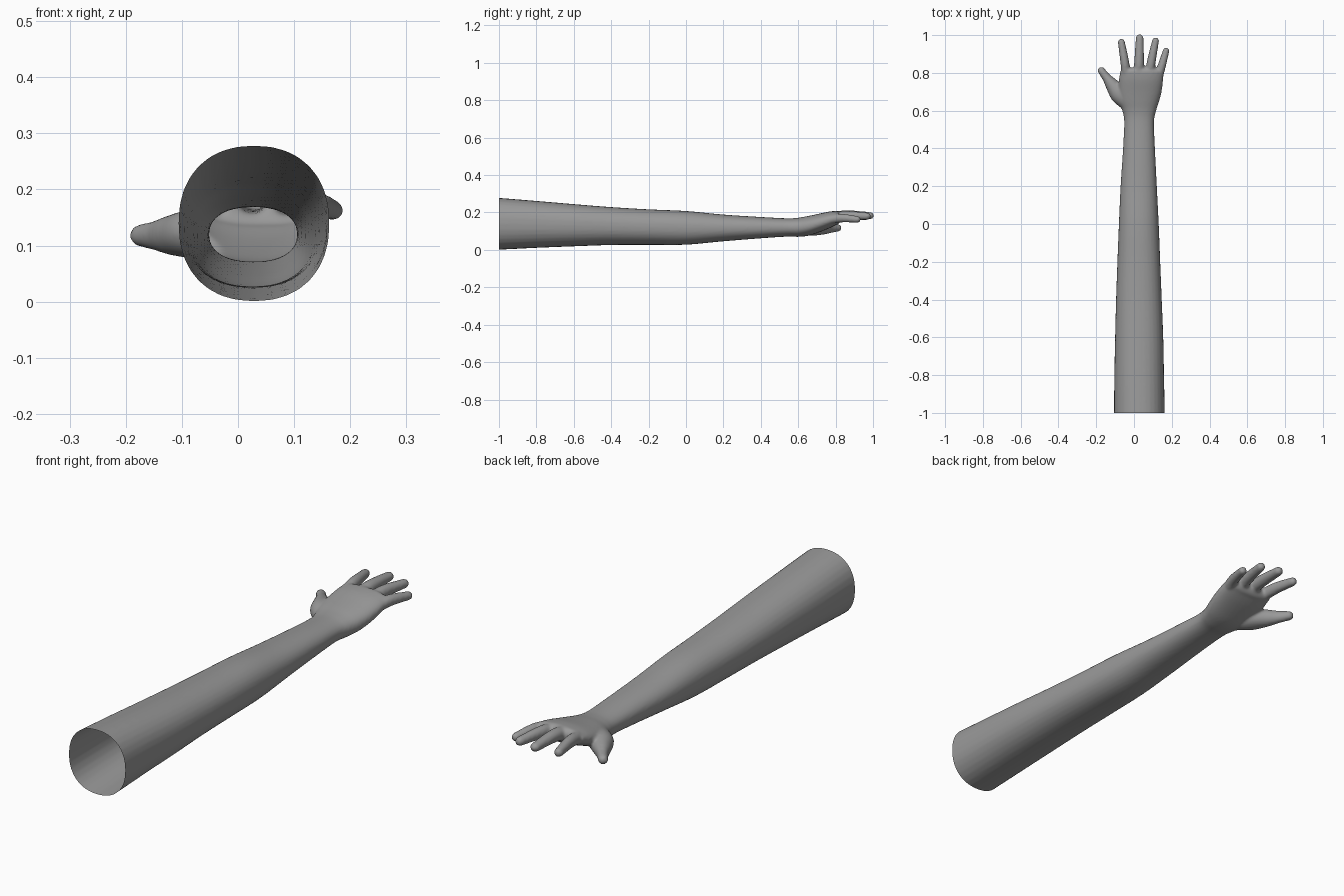
import bpy, bmesh, math
from mathutils import Vector

if "Cube" in bpy.data.objects:
    bpy.data.objects.remove(bpy.data.objects["Cube"])

SIDES = 32


def spline(rows, steps=6):
    """Smoothly resample rows of numbers (Catmull-Rom)."""
    out = []
    for i in range(len(rows) - 1):
        a, b = rows[max(i - 1, 0)], rows[i]
        c, d = rows[i + 1], rows[min(i + 2, len(rows) - 1)]
        for s in range(steps):
            t = s / steps
            out.append([0.5 * (2 * q + (r - p) * t + (2 * p - 5 * q + 4 * r - w) * t * t
                               + (3 * q - p - 3 * r + w) * t ** 3)
                        for p, q, r, w in zip(a, b, c, d)])
    out.append(list(rows[-1]))
    return out


def tube(bm, rows, power=2.0, dome=None):
    """Closed loft through rows of (x, y, z, half width, half height) with a rounded end."""
    axis = Vector((rows[-1][0] - rows[0][0], rows[-1][1] - rows[0][1], 0)).normalized()
    if dome is None:
        dome = rows[-1][3]
    side = Vector((axis.y, -axis.x, 0))
    rows = spline(rows)
    x, y, z, w, h = rows[-1]
    for k in range(1, 6):
        a = k * math.radians(16)
        p = Vector((x, y, z)) + axis * dome * math.sin(a)
        rows.append([*p, w * math.cos(a), h * math.cos(a)])
    rings = []
    for x, y, z, w, h in rows:
        ring = []
        for i in range(SIDES):
            a = 2 * math.pi * i / SIDES
            c, s = math.cos(a), math.sin(a)
            u = math.copysign(abs(c) ** (2 / power), c) * w
            v = math.copysign(abs(s) ** (2 / power), s) * h
            ring.append(bm.verts.new(Vector((x, y, z + v)) + side * u))
        rings.append(ring)
    for r0, r1 in zip(rings, rings[1:]):
        for i in range(SIDES):
            j = (i + 1) % SIDES
            bm.faces.new((r0[i], r0[j], r1[j], r1[i]))
    bm.faces.new(rings[0][::-1])
    bm.faces.new(rings[-1])


bm = bmesh.new()

# Upper arm, forearm, wrist and palm: y, left, right, bottom, top
arm = [(-1.08, -.107, .164, -.003, .283), (-1.0, -.106, .163, .001, .278),
       (-.8, -.104, .159, .011, .262), (-.6, -.1, .155, .019, .245),
       (-.4, -.095, .147, .026, .229), (-.2, -.088, .139, .027, .217),
       (0, -.08, .131, .028, .208), (.2, -.071, .121, .046, .189),
       (.4, -.058, .111, .062, .176), (.54, -.052, .106, .071, .169),
       (.6, -.062, .117, .07, .172), (.65, -.079, .133, .075, .181),
       (.7, -.084, .146, .09, .191), (.76, -.08, .154, .113, .204),
       (.805, -.074, .156, .135, .209)]
tube(bm, [((l + r) / 2, y, (b + t) / 2, (r - l) / 2, (t - b) / 2)
          for y, l, r, b, t in arm], 2.25, dome=.025)

# Fingers: base, middle and tip of each
fingers = {
    "index": [(-.038, .75, .162, .025, .026), (-.048, .85, .180, .0235, .026),
              (-.067, .963, .178, .0185, .019)],
    "middle": [(.022, .75, .166, .028, .027), (.027, .85, .185, .0265, .027),
               (.03, .984, .183, .0205, .019)],
    "ring": [(.076, .75, .164, .025, .026), (.09, .85, .182, .0235, .026),
             (.114, .97, .180, .0185, .019)],
    "little": [(.119, .74, .153, .024, .025), (.142, .82, .170, .0225, .024),
               (.170, .917, .163, .0175, .018)]}
for rows in fingers.values():
    tube(bm, rows)

# Thumb, spreading out from the heel of the hand
tube(bm, [(-.025, .625, .118, .036, .038), (-.075, .685, .121, .05, .044),
          (-.117, .738, .119, .036, .036), (-.145, .775, .118, .024, .027),
          (-.173, .812, .118, .02, .02)])

bmesh.ops.recalc_face_normals(bm, faces=bm.faces[:])
mesh = bpy.data.meshes.new("arm_and_hand")
bm.to_mesh(mesh)
bm.free()
obj = bpy.data.objects.new("arm_and_hand", mesh)
bpy.context.collection.objects.link(obj)
bpy.context.view_layer.objects.active = obj
obj.select_set(True)

# Fuse the parts into one soft skin
remesh = obj.modifiers.new("fuse", 'REMESH')
remesh.mode = 'VOXEL'
remesh.voxel_size = .006
soften = obj.modifiers.new("soften", 'SMOOTH')
soften.factor = .5
soften.iterations = 7
for m in ("fuse", "soften"):
    bpy.ops.object.modifier_apply(modifier=m)

# Cut the shoulder end open
bm = bmesh.new()
bm.from_mesh(obj.data)
bmesh.ops.bisect_plane(bm, geom=bm.verts[:] + bm.edges[:] + bm.faces[:], dist=1e-5,
                       plane_co=(0, -1, 0), plane_no=(0, -1, 0), clear_outer=True)
bm.to_mesh(obj.data)
bm.free()

skin = bpy.data.materials.new("plain_grey")
skin.diffuse_color = (.32, .32, .32, 1)
skin.use_nodes = True
skin.node_tree.nodes["Principled BSDF"].inputs["Base Color"].default_value = skin.diffuse_color
obj.data.materials.clear()
obj.data.materials.append(skin)
for p in obj.data.polygons:
    p.material_index = 0
bpy.ops.object.shade_smooth()
